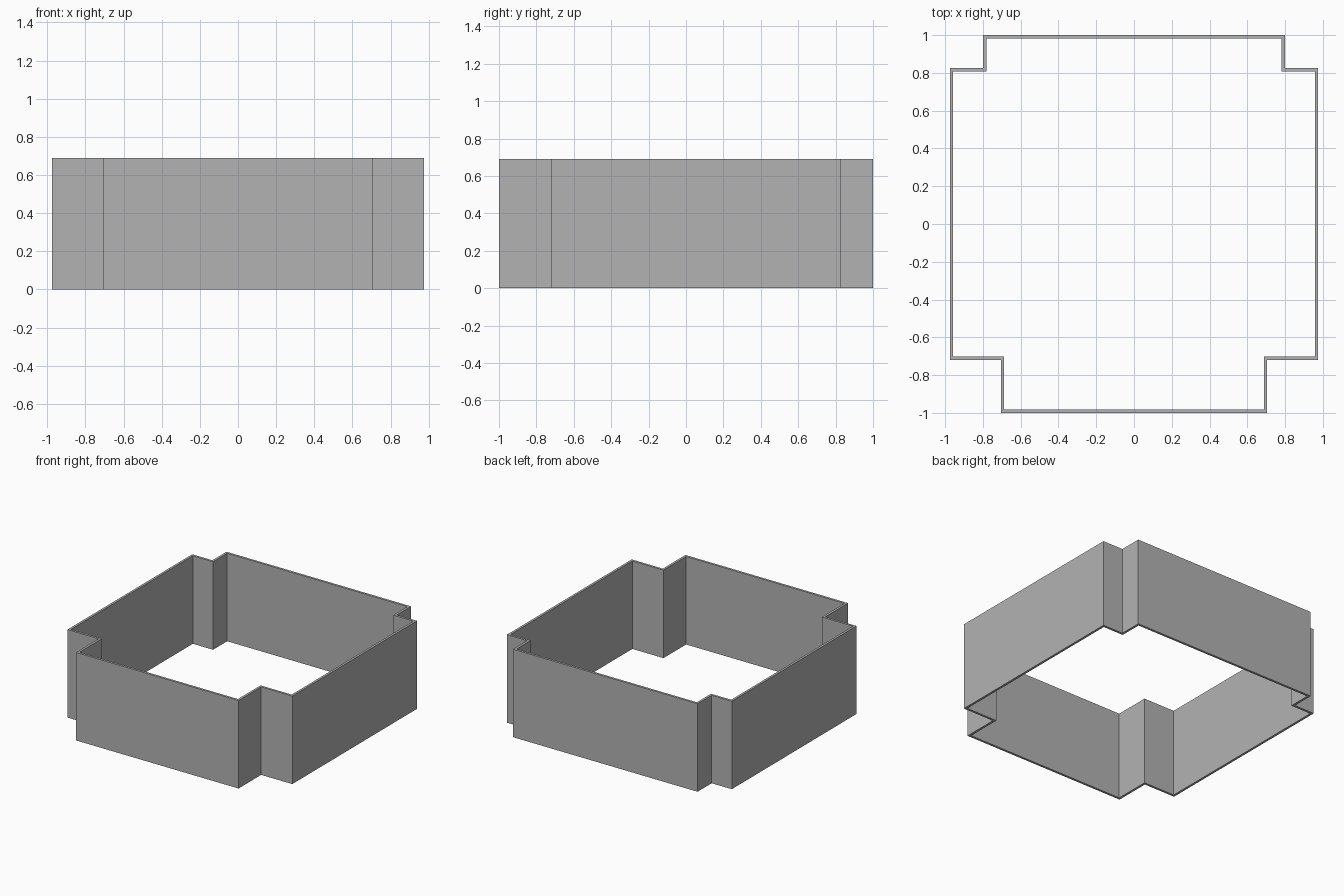
import bpy
import bmesh
from math import copysign

cube = bpy.data.objects.get("Cube")
if cube:
    bpy.data.objects.remove(cube, do_unlink=True)

HEIGHT = 0.69
WALL = 0.018

# One plain grey for the whole frame
grey = bpy.data.materials.new("plain_grey")
grey.use_nodes = True
colour = (0.45, 0.45, 0.45, 1)
grey.diffuse_color = colour
grey.node_tree.nodes["Principled BSDF"].inputs["Base Color"].default_value = colour

# Left half of the notched outline, front to back, then mirrored
half = [(0.705, -1), (0.705, -0.72), (0.975, -0.72),
        (0.975, 0.825), (0.80, 0.825), (0.80, 1)]
outer = half + [(-x, y) for x, y in reversed(half)]
inner = [(x - copysign(WALL, x), y - copysign(WALL, y)) for x, y in outer]

# Thin wall: flat ring between the outlines, extruded upward
bm = bmesh.new()
rings = [[bm.verts.new((x, y, 0)) for x, y in line] for line in (outer, inner)]
count = len(outer)
for i in range(count):
    j = (i + 1) % count
    bm.faces.new((rings[0][i], rings[0][j], rings[1][j], rings[1][i]))
top = bmesh.ops.extrude_face_region(bm, geom=bm.faces[:])["geom"]
bmesh.ops.translate(bm, vec=(0, 0, HEIGHT),
                    verts=[g for g in top if isinstance(g, bmesh.types.BMVert)])
bmesh.ops.recalc_face_normals(bm, faces=bm.faces[:])

mesh = bpy.data.meshes.new("notched_wall_frame")
bm.to_mesh(mesh)
bm.free()
mesh.materials.append(grey)
frame = bpy.data.objects.new("notched_wall_frame", mesh)
bpy.context.collection.objects.link(frame)
